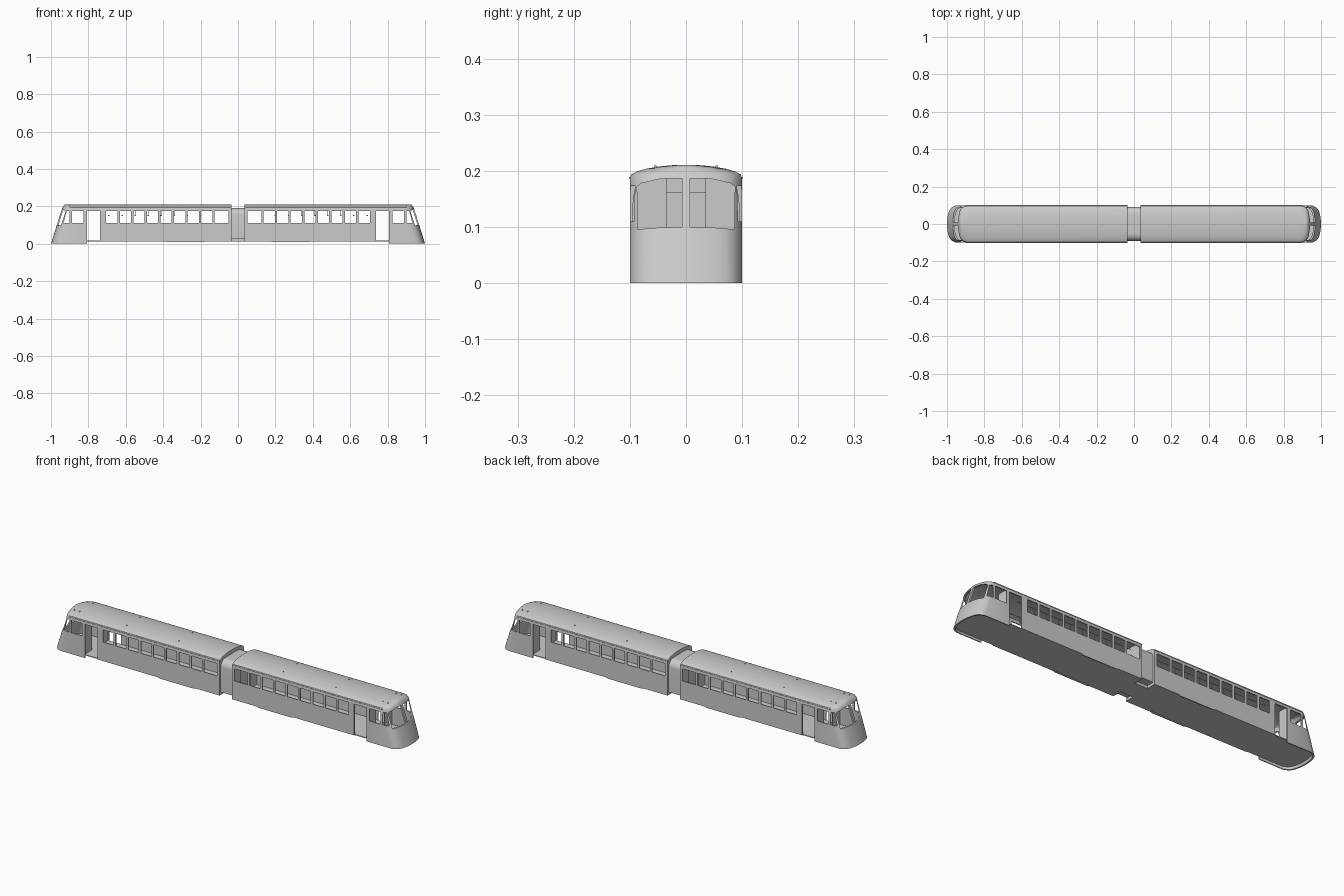
import bpy, bmesh, math

if "Cube" in bpy.data.objects:
    bpy.data.objects.remove(bpy.data.objects["Cube"])

def make(name, verts, faces):
    me = bpy.data.meshes.new(name)
    bm = bmesh.new()
    vs = [bm.verts.new(v) for v in verts]
    for f in faces:
        bm.faces.new([vs[i] for i in f])
    bmesh.ops.recalc_face_normals(bm, faces=bm.faces)
    bm.to_mesh(me)
    bm.free()
    ob = bpy.data.objects.new(name, me)
    bpy.context.collection.objects.link(ob)
    return ob

def loft(name, rings):
    n = len(rings[0])
    verts = [p for r in rings for p in r]
    faces = [(k*n+i, k*n+(i+1) % n, (k+1)*n+(i+1) % n, (k+1)*n+i)
             for k in range(len(rings)-1) for i in range(n)]
    faces += [tuple(range(n)), tuple(range((len(rings)-1)*n, len(rings)*n))]
    return make(name, verts, faces)

def prism_y(name, pts, y0=-.2, y1=.2):
    return loft(name, [[(x, y, z) for x, z in pts] for y in (y0, y1)])

def prism_x(name, pts, x0, x1):
    return loft(name, [[(x, y, z) for y, z in pts] for x in (x0, x1)])

def rect(a, b, c, d):
    return [(a, c), (b, c), (b, d), (a, d)]

def box(name, x0, x1, y0, y1, z0, z1):
    return prism_y(name, rect(x0, x1, z0, z1), y0, y1)

def plan(z, hw, xf, x0):
    # plan outline: square inner end, bowed nose with rounded corners
    pts = [(x0, hw, z), (x0, -hw, z)]
    for i in range(21):
        t = math.sin(math.pi/2*(i/10-1))
        pts.append((xf - .022*t*t - .028*t**10, hw*t, z))
    return pts

def difference(ob, cutter):
    m = ob.modifiers.new("cut", 'BOOLEAN')
    m.operation, m.solver, m.object = 'DIFFERENCE', 'EXACT', cutter
    bpy.context.view_layer.objects.active = ob
    bpy.ops.object.modifier_apply(modifier=m.name)
    bpy.data.objects.remove(cutter)

# levels: height, half width, nose x
levels = [(0, .1, 1.0), (.1, .1, .969), (.188, .1, .941), (.194, .0975, .938), (.199, .088, .935),
          (.204, .071, .932), (.208, .048, .928), (.2103, .024, .924), (.211, .008, .92)]

# hollow car body
body = loft("car_body", [plan(z, h, x, .036) for z, h, x in levels])
inner = [(-.01, .095, .996)] + [(z-.005, max(h-.005, .004), x-.007) for z, h, x in levels[1:]]
difference(body, loft("hollow", [plan(z, h, x, .042) for z, h, x in inner]))

# side windows, doors, skirt line
holes = [rect(.05, .125, .11, .174), rect(.737, .808, -.02, .174), rect(.825, .888, .11, .174),
         [(.9, .11), (.933, .11), (.916, .174), (.9, .174)],
         [(.02, -.02), (.74, -.02), (.74, .012), (.39, .012), (.375, .008),
          (.19, .008), (.175, .012), (.02, .012)]]
for i in range(8):
    x = .137 + i*.0725
    holes.append(rect(x, x+.06, .11, .174))
for h in holes:
    difference(body, prism_y("hole", h))

# split windscreen and passage between the cars
for s in (-1, 1):
    pts = [(.007*s, .1), (.05*s, .099), (.086*s, .096), (.087*s, .172), (.08*s, .178), (.045*s, .186), (.007*s, .187)]
    difference(body, prism_x("screen_hole", pts, .88, 1.1))
difference(body, box("passage_hole", .02, .06, -.035, .035, .016, .162))

parts = [body]
# floor
parts.append(loft("floor", [plan(.012, .096, .99, .036), plan(.016, .096, .989, .036)]))
for s in (-1, 1):
    # rain gutter above the windows
    parts.append(box("gutter", .036, .9, min(s*.099, s*.1015), max(s*.099, s*.1015), .187, .1895))
    # cab partition
    parts.append(box("cab_partition", .813, .817, min(s*.035, s*.096), max(s*.035, s*.096), .016, .187))
    # strap rail with hanging straps
    parts.append(box("strap_rail", .06, .72, s*.05-.001, s*.05+.001, .176, .178))
    for i in range(8):
        x = .2 + i*.07
        parts.append(box("strap", x-.001, x+.001, s*.05-.001, s*.05+.001, .153, .177))
        parts.append(box("strap_handle", x-.004, x+.004, s*.05-.001, s*.05+.001, .149, .153))
    # roof studs
    for x in (.3, .6, .87, .9):
        parts.append(box("roof_stud", x-.002, x+.002, s*.055-.002, s*.055+.002, .204, .2095))

# second car, turned end for end
for p in parts:
    q = p.copy()
    q.rotation_euler.z = math.pi
    bpy.context.collection.objects.link(q)

# joint between cars: rounded bellows and coupling plate
arch = [(-.09, .026)] + [(-.05+.04*math.cos(a), .155+.036*math.sin(a))
        for a in [math.pi - i*math.pi/16 for i in range(9)]]
arch += [(-y, z) for y, z in reversed(arch)]
prism_x("joint_bellows", arch, -.036, .036)
box("coupling_plate", -.045, .045, -.05, .05, .012, .026)

bpy.ops.object.select_all(action='SELECT')
bpy.context.view_layer.objects.active = body
bpy.ops.object.shade_smooth_by_angle(angle=math.radians(30))
